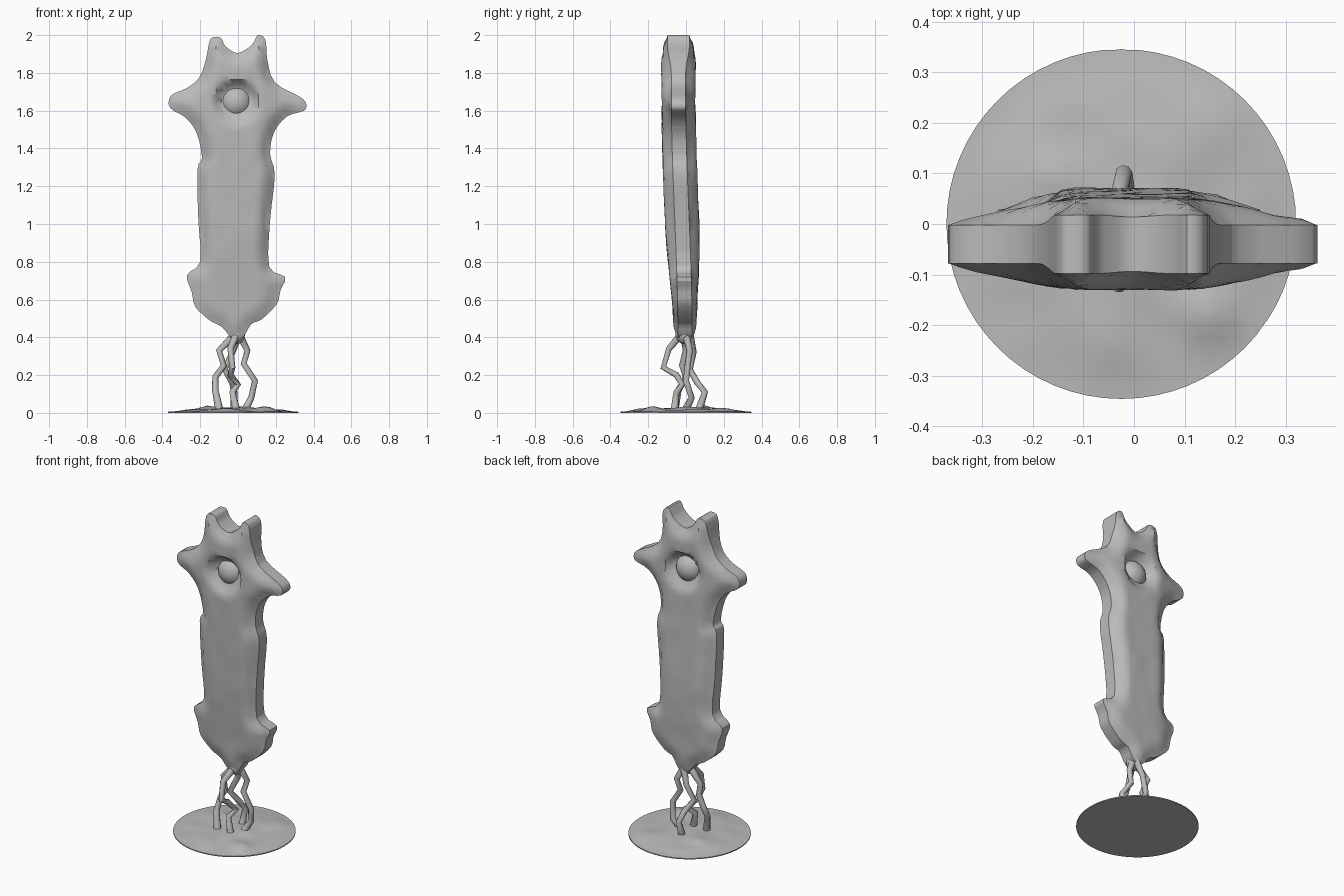
import bpy, bmesh, math
from mathutils import Vector, noise
from mathutils.geometry import intersect_point_line

old = bpy.data.objects.get("Cube")
if old:
    bpy.data.objects.remove(old, do_unlink=True)

GREY = (0.5, 0.5, 0.5, 1.0)
stone = bpy.data.materials.new("stone grey")
stone.use_nodes = True
stone.diffuse_color = GREY
shader = next(n for n in stone.node_tree.nodes if n.type == "BSDF_PRINCIPLED")
shader.inputs["Base Color"].default_value = GREY
shader.inputs["Roughness"].default_value = 0.8


def add_object(name, mesh, angle=40):
    """Link a mesh as a named object with the stone material and smooth shading."""
    obj = bpy.data.objects.new(name, mesh)
    bpy.context.scene.collection.objects.link(obj)
    mesh.materials.clear()
    mesh.materials.append(stone)
    bpy.ops.object.select_all(action="DESELECT")
    obj.select_set(True)
    bpy.context.view_layer.objects.active = obj
    bpy.ops.object.shade_smooth_by_angle(angle=math.radians(angle))
    return obj


def smooth_loop(points, steps=3):
    """Round a closed outline with a Catmull-Rom curve."""
    pts = [Vector(p) for p in points]
    count, result = len(pts), []
    for i in range(count):
        a, b, c, d = (pts[(i + k) % count] for k in (-1, 0, 1, 2))
        for s in range(steps):
            t = s / steps
            result.append(0.5 * (2 * b + (c - a) * t
                                 + (2 * a - 5 * b + 4 * c - d) * t * t
                                 + (3 * b - a - 3 * c + d) * t ** 3))
    return result


def ease(t):
    t = max(0.0, min(1.0, t))
    return t * t * (3 - 2 * t)


def bump(u, v, centre_u, centre_v, size):
    return math.exp(-((u - centre_u) ** 2 + (v - centre_v) ** 2) / size ** 2)


def slab(name, outline, cell, place, angle=40):
    """Cut a flat outline into cells, double it, and place both skins by a rule."""
    bm = bmesh.new()
    bm.faces.new([bm.verts.new((p.x, p.y, 0)) for p in outline])
    for axis in (0, 1):
        low, high = min(p[axis] for p in outline), max(p[axis] for p in outline)
        normal = Vector((1 - axis, axis, 0))
        for k in range(1, int((high - low) / cell) + 1):
            bmesh.ops.bisect_plane(bm, geom=bm.verts[:] + bm.edges[:] + bm.faces[:],
                                   plane_co=normal * (low + k * cell), plane_no=normal)
    bmesh.ops.remove_doubles(bm, verts=bm.verts, dist=0.002)
    first = set(bm.verts)
    bmesh.ops.extrude_face_region(bm, geom=bm.faces[:], use_keep_orig=True)
    edge = [p.to_3d() for p in outline]
    for vert in bm.verts:
        side = -1 if vert in first else 1
        depth = 1.0
        for a, b in zip(edge, edge[1:] + edge[:1]):
            near, t = intersect_point_line(vert.co, a, b)
            near = a.lerp(b, max(0.0, min(1.0, t)))
            depth = min(depth, (near - vert.co).length)
        vert.co = place(vert.co.x, vert.co.y, depth, side)
    bmesh.ops.recalc_face_normals(bm, faces=bm.faces)
    mesh = bpy.data.meshes.new(name)
    bm.to_mesh(mesh)
    bm.free()
    return add_object(name, mesh, angle)


def ellipsoid(name, centre, size):
    bm = bmesh.new()
    bmesh.ops.create_uvsphere(bm, u_segments=24, v_segments=14, radius=1)
    bmesh.ops.scale(bm, vec=size, verts=bm.verts)
    bmesh.ops.translate(bm, vec=centre, verts=bm.verts)
    mesh = bpy.data.meshes.new(name)
    bm.to_mesh(mesh)
    bm.free()
    return add_object(name, mesh, 180)


# Body outline: right side downwards, then left side upwards, then the top notch
body_outline = smooth_loop([
    (-.125, 1.99), (-.15, 1.97), (-.17, 1.87), (-.205, 1.775), (-.27, 1.72),
    (-.355, 1.68), (-.36, 1.615), (-.28, 1.565), (-.22, 1.485), (-.19, 1.35),
    (-.215, 1.29), (-.21, 1.02), (-.2, .8), (-.27, .73), (-.245, .64),
    (-.225, .56), (-.15, .49), (-.085, .455), (-.035, .4),
    (.025, .4), (.07, .47), (.125, .495), (.205, .575), (.225, .65),
    (.25, .72), (.165, .775), (.17, 1.02), (.195, 1.26), (.17, 1.37),
    (.19, 1.485), (.26, 1.57), (.35, 1.6), (.36, 1.64), (.325, 1.675),
    (.195, 1.75), (.155, 1.87), (.145, 1.975), (.105, 2), (.075, 1.95),
    (0, 1.905), (-.065, 1.94), (-.09, 1.985)])
EYE_X, EYE_Z = -0.01, 1.645


def place_body(x, z, depth, side):
    # The body leans forward, is thickest in the middle, and has chamfered sides
    centre = -0.005 - 0.035 * ease((z - 0.4) / 1.3)
    rim = 0.038 + 0.02 * ease((z - 1.8) / 0.15)
    full = 0.06 + 0.03 * ease((z - 0.4) / 0.6) - 0.03 * ease((abs(x) - 0.1) / 0.22)
    half = rim + (full - rim) * ease(0.15 + depth / 0.08) * ease(depth / 0.02)
    # Socket around the eye, deepest under the brow
    reach = math.hypot(x - EYE_X, z - EYE_Z)
    brow = 0.6 + 0.4 * ease((z - EYE_Z + 0.08) / 0.12)
    half -= 0.055 * brow * ease((0.125 - reach) / 0.045)
    half += 0.003 * noise.noise(Vector((x * 14, side * 3, z * 9))) * ease(depth / 0.03)
    return Vector((x, centre + side * half, z))


slab("body", body_outline, 0.028, place_body)

# Eye visible through both faces, and the knot joining body and roots
ellipsoid("eye", (EYE_X, -0.035, EYE_Z), (0.086, 0.08, 0.088))
ellipsoid("neck", (-0.005, -0.01, 0.42), (0.042, 0.045, 0.055))

# Kinked roots
roots = {
    "root_right": [(-.02, -.01, .41), (-.1, 0, .33), (-.075, -.02, .25),
                   (-.12, 0, .19), (-.12, -.04, .12), (-.1, -.06, .02)],
    "root_front": [(-.01, -.03, .41), (-.04, -.09, .34), (-.03, -.12, .24),
                   (-.04, -.05, .2), (0, -.02, .15), (-.03, -.05, .11), (-.01, -.06, .02)],
    "root_back": [(0, .02, .41), (-.03, .04, .32), (-.07, .02, .23),
                  (-.03, .06, .16), (-.02, .1, .11), (-.02, .07, .02)],
    "root_left": [(.01, 0, .41), (.05, .02, .33), (.03, .01, .26),
                  (.09, 0, .17), (.07, .03, .08), (.04, 0, .02)]}
for name, path in roots.items():
    curve = bpy.data.curves.new(name, "CURVE")
    curve.dimensions = "3D"
    curve.bevel_depth = 0.017
    curve.bevel_resolution = 2
    curve.use_fill_caps = True
    spline = curve.splines.new("POLY")
    spline.points.add(len(path) - 1)
    for i, (point, co) in enumerate(zip(spline.points, path)):
        point.co = (*co, 1)
        point.radius = 1.25 if i in (0, len(path) - 1) else 1
    helper = bpy.data.objects.new(name + "_path", curve)
    bpy.context.scene.collection.objects.link(helper)
    bpy.context.view_layer.update()
    mesh = bpy.data.meshes.new_from_object(
        helper.evaluated_get(bpy.context.evaluated_depsgraph_get()))
    bpy.data.objects.remove(helper, do_unlink=True)
    mesh.name = name
    add_object(name, mesh, 60)

# Round ground plate with low mounds
BASE_X, BASE_R, BASE_SIDES = -0.025, 0.346, 64
circle = [Vector((BASE_X + BASE_R * math.cos(a), BASE_R * math.sin(a)))
          for a in (math.tau * i / BASE_SIDES for i in range(BASE_SIDES))]


def place_base(x, y, depth, side):
    if side < 0:
        return Vector((x, y, 0))
    height = 0.006 + 0.012 * ease(depth / 0.12)
    height += 0.022 * bump(x, y, -0.16, 0.1, 0.045) + 0.016 * bump(x, y, 0.16, -0.18, 0.05)
    height += 0.014 * bump(x, y, -0.02, 0, 0.12) + 0.012 * bump(x, y, 0.15, 0.18, 0.07)
    height += 0.01 * noise.noise(Vector((x * 9, y * 9, 0))) * ease(depth / 0.1)
    return Vector((x, y, height))


slab("base", circle, 0.03, place_base)
